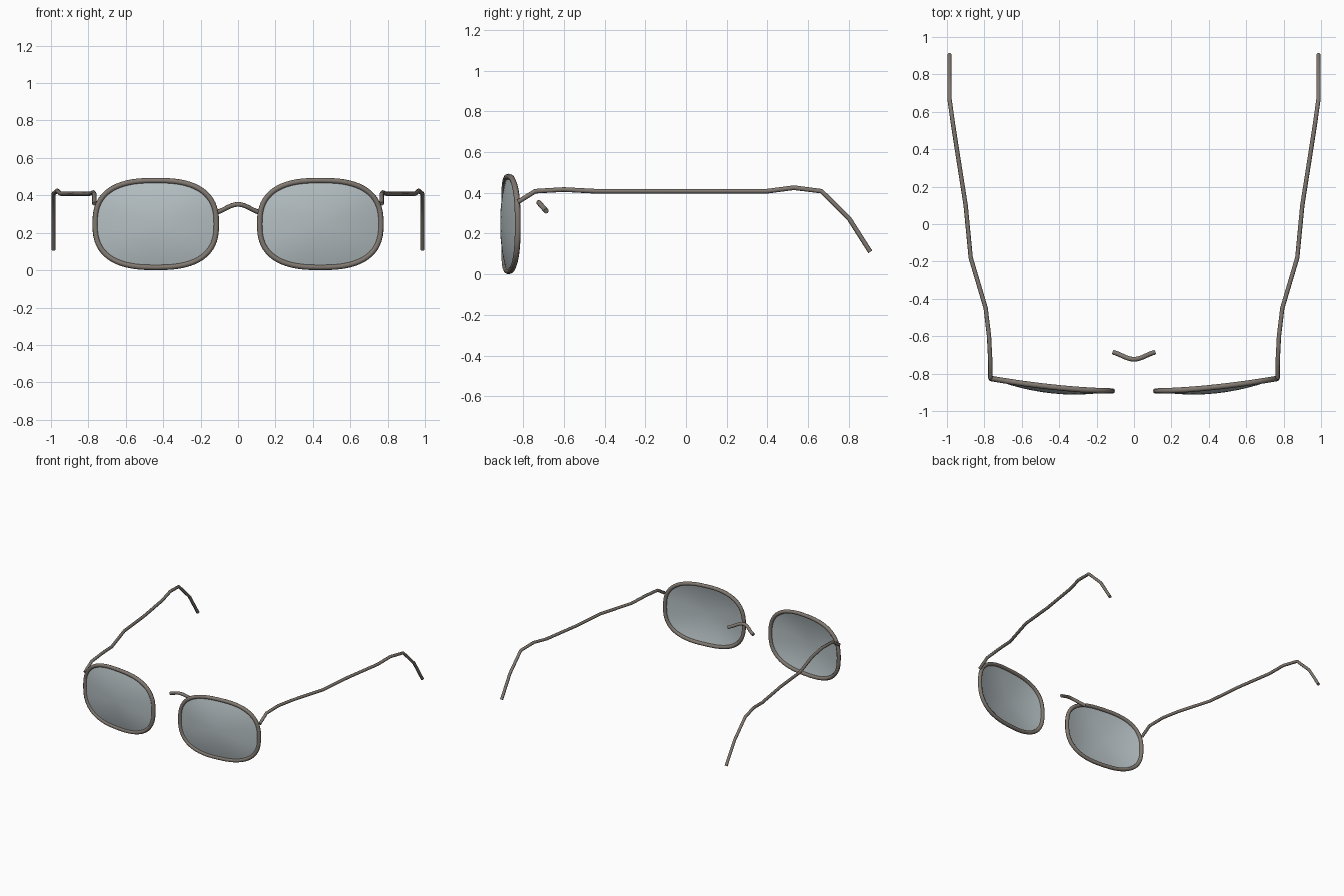
import bpy
import bmesh
from math import cos, sin, pi, copysign

if "Cube" in bpy.data.objects:
    bpy.data.objects.remove(bpy.data.objects["Cube"])


def material(name, rgb):
    mat = bpy.data.materials.new(name)
    mat.use_nodes = True
    mat.diffuse_color = (*rgb, 1)
    mat.node_tree.nodes["Principled BSDF"].inputs["Base Color"].default_value = (*rgb, 1)
    return mat


METAL = material("warm grey metal", (0.22, 0.19, 0.165))
GLASS = material("pale grey glass", (0.46, 0.52, 0.54))


def smooth(obj, degrees):
    bpy.ops.object.select_all(action="DESELECT")
    obj.select_set(True)
    bpy.context.view_layer.objects.active = obj
    bpy.ops.object.shade_smooth_by_angle(angle=degrees * pi / 180)


def wire(name, points, radius, closed=False):
    """Round wire swept along a path, turned into a mesh."""
    curve = bpy.data.curves.new(name, "CURVE")
    curve.dimensions = "3D"
    curve.bevel_depth = radius
    curve.bevel_resolution = 2
    curve.use_fill_caps = not closed
    spline = curve.splines.new("POLY")
    spline.points.add(len(points) - 1)
    for point, co in zip(spline.points, points):
        point.co = (*co, 1)
    spline.use_cyclic_u = closed
    obj = bpy.data.objects.new(name, curve)
    bpy.context.collection.objects.link(obj)
    bpy.ops.object.select_all(action="DESELECT")
    obj.select_set(True)
    bpy.context.view_layer.objects.active = obj
    bpy.ops.object.convert(target="MESH")
    obj = bpy.context.view_layer.objects.active
    obj.data.materials.clear()
    obj.data.materials.append(METAL)
    smooth(obj, 50)


def lens_point(side, angle, scale, bulge=0.0):
    """Point on the rounded-rectangle outline, wrapped back toward the temple."""
    c, s = cos(angle), sin(angle)
    power = 2 / 2.6
    x = 0.44 + 0.324 * scale * copysign(abs(c) ** power, c)
    z = 0.247 + 0.232 * scale * copysign(abs(s) ** power, s)
    y = -0.893 + 0.068 * (max(x - 0.1, 0) / 0.67) ** 1.7
    return (side * x, y - bulge * (1 - scale ** 2), z)


def lens(name, side, segments=48, rings=6):
    """Shallow dome of glass built from concentric rings."""
    bm = bmesh.new()
    centre = bm.verts.new(lens_point(side, 0, 0, 0.034))
    inner = None
    for r in range(1, rings + 1):
        ring = [bm.verts.new(lens_point(side, 2 * pi * i / segments, r / rings, 0.034))
                for i in range(segments)]
        for i in range(segments):
            j = (i + 1) % segments
            if inner is None:
                bm.faces.new((centre, ring[i], ring[j]))
            else:
                bm.faces.new((inner[i], ring[i], ring[j], inner[j]))
        inner = ring
    if side < 0:
        bmesh.ops.reverse_faces(bm, faces=bm.faces[:])
    mesh = bpy.data.meshes.new(name)
    bm.to_mesh(mesh)
    bm.free()
    mesh.materials.append(GLASS)
    obj = bpy.data.objects.new(name, mesh)
    bpy.context.collection.objects.link(obj)
    smooth(obj, 60)


# Temple arm path, from the hinge back to the ear hook
TEMPLE = [(0.768, -0.825, 0.355), (0.768, -0.74, 0.408), (0.775, -0.6, 0.416),
          (0.793, -0.45, 0.408), (0.873, -0.18, 0.408), (0.9, 0.1, 0.408),
          (0.947, 0.4, 0.408), (0.967, 0.53, 0.425), (0.986, 0.665, 0.408),
          (0.987, 0.8, 0.275), (0.986, 0.905, 0.11)]

# Lens, rim and temple on each side
for label, side in (("left", 1), ("right", -1)):
    lens(label + "_lens", side)
    outline = [lens_point(side, 2 * pi * i / 64, 1) for i in range(64)]
    wire(label + "_rim", outline, 0.0145, closed=True)
    wire(label + "_temple", [(side * x, y, z) for x, y, z in TEMPLE], 0.0115)

# Arched nose bridge, set behind the rims
bridge = []
for i in range(17):
    t = i / 8 - 1
    arch = (1 + cos(pi * t * 0.85)) / 2
    bridge.append((0.112 * t, -0.684 - 0.039 * arch, 0.308 + 0.044 * arch))
wire("nose_bridge", bridge, 0.0125)
